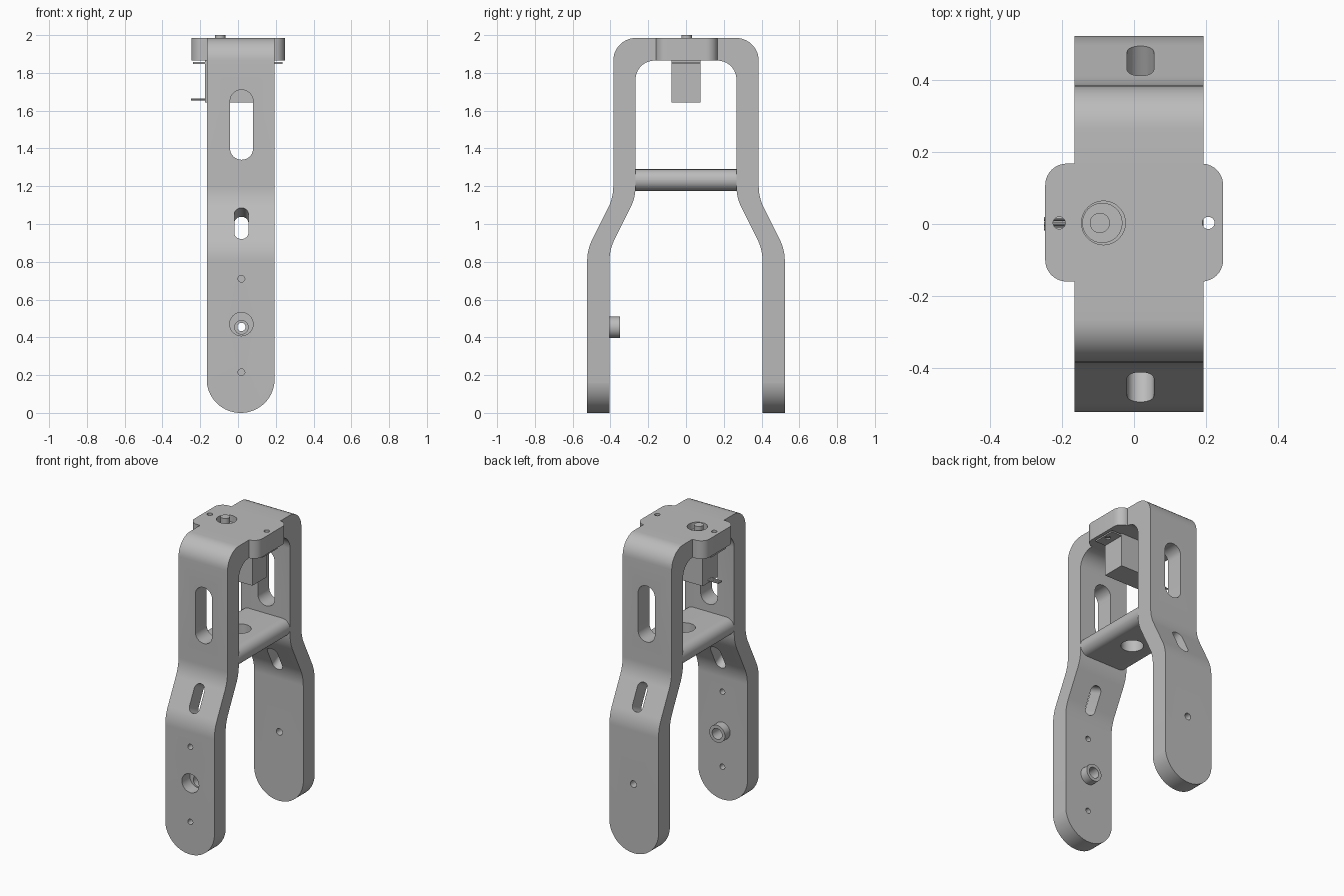
import bpy, bmesh, math
from mathutils import Vector, Matrix

cube = bpy.data.objects.get("Cube")
if cube:
    bpy.data.objects.remove(cube, do_unlink=True)

grey = bpy.data.materials.new("plain grey")
grey.use_nodes = True
COLOUR = (0.5, 0.5, 0.5, 1)
grey.diffuse_color = COLOUR
grey.node_tree.nodes["Principled BSDF"].inputs["Base Color"].default_value = COLOUR

CX = 0.014          # middle of the bracket width
HALF = 0.179        # half of the bracket width


def rounded(corners, steps=10):
    """Outline from (u, v, radius) corners, each replaced by an arc."""
    pts = []
    for i, (u, v, r) in enumerate(corners):
        p = Vector((u, v))
        if r == 0:
            pts.append(p)
            continue
        a = (Vector(corners[i - 1][:2]) - p).normalized()
        b = (Vector(corners[(i + 1) % len(corners)][:2]) - p).normalized()
        half = a.angle(b) / 2
        centre = p + (a + b).normalized() * (r / math.sin(half))
        start = p + a * (r / math.tan(half)) - centre
        end = p + b * (r / math.tan(half)) - centre
        turn = math.atan2(start.x * end.y - start.y * end.x, start.dot(end))
        for k in range(steps + 1):
            pts.append(centre + Matrix.Rotation(turn * k / steps, 2) @ start)
    return pts


def box_outline(u0, u1, v0, v1, r=0.0):
    return rounded([(u0, v0, r), (u1, v0, r), (u1, v1, r), (u0, v1, r)])


def circle(u, v, r, n=32):
    return [Vector((u + r * math.cos(math.tau * k / n),
                    v + r * math.sin(math.tau * k / n))) for k in range(n)]


def prism(name, outline, axis, lo, hi):
    """Extrude an outline along an axis between lo and hi."""
    place = {"x": lambda p, t: (t, p.x, p.y),
             "y": lambda p, t: (p.x, t, p.y),
             "z": lambda p, t: (p.x, p.y, t)}[axis]
    bm = bmesh.new()
    rings = [[bm.verts.new(place(p, t)) for p in outline] for t in (lo, hi)]
    for ring in rings:
        bm.faces.new(ring)
    n = len(outline)
    for i in range(n):
        j = (i + 1) % n
        bm.faces.new((rings[0][i], rings[0][j], rings[1][j], rings[1][i]))
    bmesh.ops.remove_doubles(bm, verts=bm.verts, dist=1e-5)
    bmesh.ops.recalc_face_normals(bm, faces=bm.faces)
    mesh = bpy.data.meshes.new(name)
    bm.to_mesh(mesh)
    bm.free()
    mesh.materials.append(grey)
    obj = bpy.data.objects.new(name, mesh)
    bpy.context.collection.objects.link(obj)
    return obj


def activate(obj):
    bpy.ops.object.select_all(action="DESELECT")
    obj.select_set(True)
    bpy.context.view_layer.objects.active = obj


def combine(obj, tool, operation="DIFFERENCE"):
    """Apply a boolean and discard the tool."""
    activate(obj)
    mod = obj.modifiers.new("cut", "BOOLEAN")
    mod.operation = operation
    mod.solver = "EXACT"
    mod.object = tool
    bpy.ops.object.modifier_apply(modifier=mod.name)
    bpy.data.objects.remove(tool, do_unlink=True)


# Fork: side profile of one half, mirrored, then extruded across the width
outer = [(0.523, -0.1, 0), (0.523, 0.865, 0.25), (0.385, 1.14, 0.25), (0.385, 1.985, 0.12)]
inner = [(0.267, 1.865, 0.1), (0.267, 1.14, 0.25), (0.405, 0.865, 0.25), (0.405, -0.1, 0)]


def mirrored(points):
    return [(-u, v, r) for u, v, r in reversed(points)]


fork = prism("fork_bracket", rounded(outer + mirrored(outer) + mirrored(inner) + inner),
             "x", CX - HALF, CX + HALF)

# Round the leg ends
leg_shape = rounded([(CX - HALF - 0.001, 0, HALF), (CX + HALF + 0.001, 0, HALF),
                     (CX + HALF + 0.001, 2.2, 0), (CX - HALF - 0.001, 2.2, 0)], 24)
combine(fork, prism("leg_shape", leg_shape, "y", -1, 1), "INTERSECT")

# Ears on the top plate
combine(fork, prism("ears", box_outline(-0.247, 0.248, -0.16, 0.168, 0.06),
                    "z", 1.865, 1.985), "UNION")

# Cross bar with rounded sides
bar = prism("cross_bar", box_outline(CX - HALF, CX + HALF, 1.175, 1.29, 0.057),
            "y", -0.28, 0.28)
combine(bar, prism("bar_hole", circle(CX, 0, 0.068), "z", 1, 1.5))

# Long upper slots through both legs
combine(fork, prism("upper_slot", box_outline(-0.042, 0.08, 1.34, 1.71, 0.06), "y", -1, 1))

# Slots square to the sloping part of each leg
for side in (-1, 1):
    slot = prism("slope_slot", box_outline(-0.037, 0.037, -0.092, 0.092, 0.036), "y", -0.2, 0.2)
    slot.matrix_world = (Matrix.Translation((0.018, side * 0.453, 1.0025))
                         @ Matrix.Rotation(side * math.atan(0.5), 4, "X"))
    bpy.context.view_layer.update()
    combine(fork, slot)

# Pivot boss on the inside of the front leg
combine(fork, prism("boss", circle(0.018, 0.453, 0.057), "y", -0.43, -0.35), "UNION")

# Leg holes: (height, radius, start, end)
for z, r, lo, hi in [(0.71, 0.018, -0.6, -0.3), (0.215, 0.018, -0.6, -0.3),
                     (0.47, 0.062, -0.6, -0.44), (0.453, 0.036, -0.5, -0.3),
                     (0.455, 0.022, 0.3, 0.6)]:
    combine(fork, prism("leg_hole", circle(0.018, z, r), "y", lo, hi))

# Top plate holes
for x, r in [(-0.085, 0.061), (-0.208, 0.017), (0.207, 0.017)]:
    combine(fork, prism("plate_hole", circle(x, 0.003, r), "z", 1.8, 2.1))

# Motor under the top plate
tabs = prism("motor_tabs", box_outline(-0.237, 0.235, -0.078, 0.076), "z", 1.848, 1.858)
for x in (-0.208, 0.207):
    combine(tabs, prism("tab_hole", circle(x, 0.003, 0.017), "z", 1.8, 1.9))
body = prism("motor_body", box_outline(-0.175, 0.16, -0.078, 0.076), "z", 1.642, 1.866)
turret = prism("motor_turret", circle(-0.088, 0.003, 0.056), "z", 1.86, 1.945)
shaft = prism("motor_shaft", circle(-0.095, 0.003, 0.028), "z", 1.94, 2.0)

# Three thin motor leads
leads = [prism("motor_lead", circle(y, 1.66, 0.006, 10), "x", -0.25, -0.17)
         for y in (-0.012, 0.001, 0.014)]

for obj in [fork, bar, tabs, body, turret, shaft] + leads:
    activate(obj)
    bpy.ops.object.shade_smooth_by_angle(angle=math.radians(25))
bpy.ops.object.select_all(action="DESELECT")
